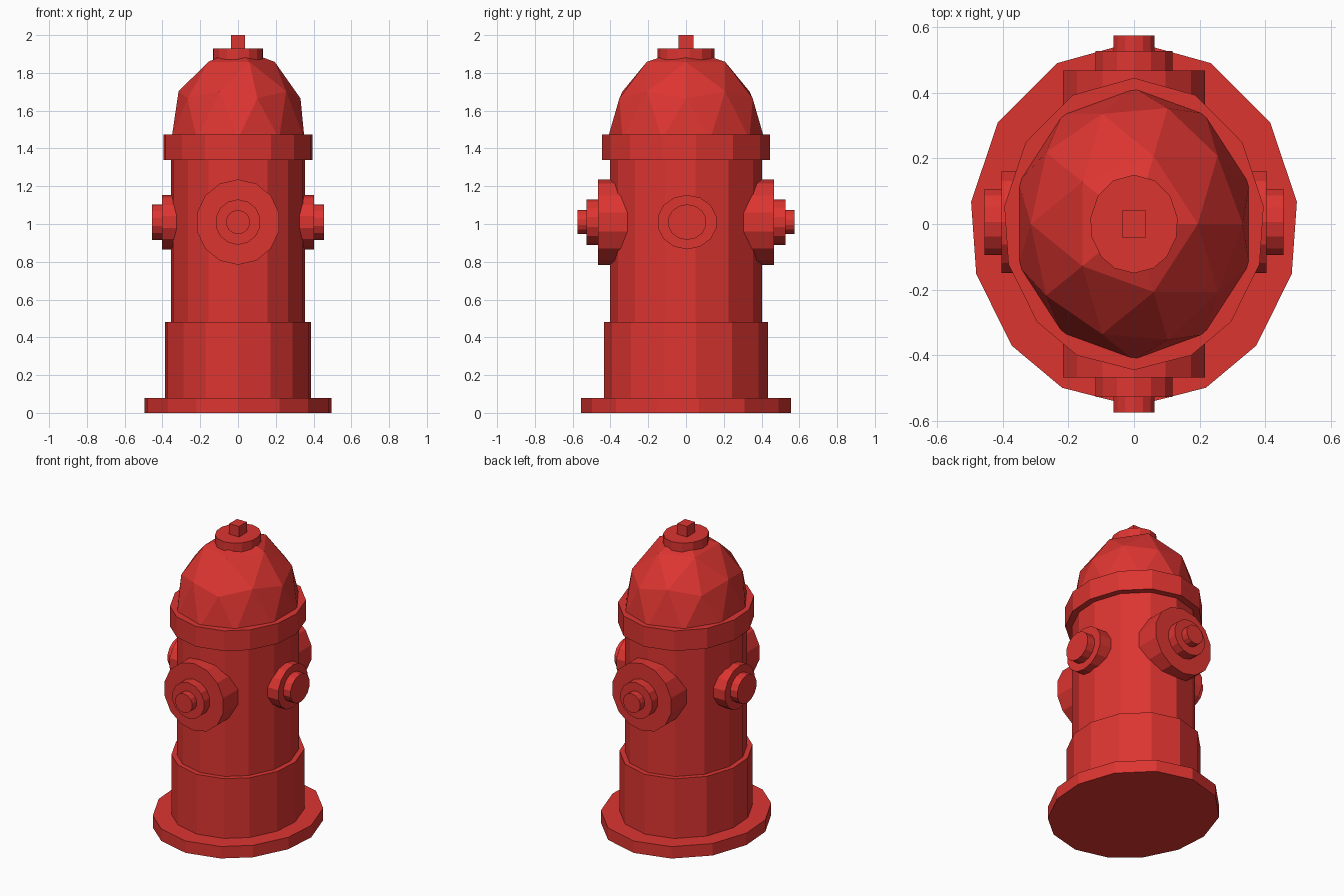
import bpy, bmesh, math
from mathutils import Vector

if "Cube" in bpy.data.objects:
    bpy.data.objects.remove(bpy.data.objects["Cube"])

red = bpy.data.materials.new("red_paint")
red.diffuse_color = (0.72, 0.035, 0.03, 1)
red.use_nodes = True
red.node_tree.nodes["Principled BSDF"].inputs["Base Color"].default_value = red.diffuse_color

# Slightly uneven 14-sided outline, angles measured from +y
HALF = [0, 28, 56, 83, 106, 132, 154, 180]
UNEVEN = [math.radians(a) for a in HALF + [-a for a in HALF[-2:0:-1]]]
EVEN = [math.tau * i / 14 for i in range(14)]
SQUARE = [math.tau * (i + 0.5) / 4 for i in range(4)]


def finish(name, bm):
    bmesh.ops.recalc_face_normals(bm, faces=bm.faces)
    mesh = bpy.data.meshes.new(name)
    bm.to_mesh(mesh)
    bm.free()
    mesh.materials.append(red)
    obj = bpy.data.objects.new(name, mesh)
    bpy.context.collection.objects.link(obj)
    return obj


def prism(name, angles, ru, rv, start, end, place):
    """Extrude an elliptical outline; place(u, v, w) maps it to xyz."""
    bm = bmesh.new()
    verts = [bm.verts.new(place(ru * math.sin(a), rv * math.cos(a), start)) for a in angles]
    face = bm.faces.new(verts)
    res = bmesh.ops.extrude_face_region(bm, geom=[face], use_keep_orig=True)
    top = [g for g in res["geom"] if isinstance(g, bmesh.types.BMVert)]
    shift = Vector(place(0, 0, end)) - Vector(place(0, 0, start))
    bmesh.ops.translate(bm, verts=top, vec=shift)
    return finish(name, bm)


def upright(u, v, w):
    return (u, v, w)


# Stacked barrel parts
for name, rx, ry, z0, z1 in [
    ("base_flange", 0.50, 0.555, 0.0, 0.08),
    ("lower_barrel", 0.39, 0.435, 0.08, 0.48),
    ("main_barrel", 0.357, 0.402, 0.48, 1.34),
    ("collar", 0.398, 0.445, 1.34, 1.475),
    ("top_cap", 0.134, 0.15, 1.86, 1.93),
]:
    prism(name, UNEVEN, rx, ry, z0, z1, upright)

# Square operating nut
prism("top_nut", SQUARE, 0.0365 * math.sqrt(2), 0.041 * math.sqrt(2), 1.92, 2.0, upright)

# Faceted dome: upper half of an icosphere
bm = bmesh.new()
bmesh.ops.create_icosphere(bm, subdivisions=2, radius=1)
bmesh.ops.delete(bm, geom=[v for v in bm.verts if v.co.z < -0.01], context='VERTS')
bmesh.ops.scale(bm, vec=(0.37, 0.415, 0.48), verts=bm.verts)
bmesh.ops.translate(bm, vec=(0, 0, 1.45), verts=bm.verts)
finish("dome", bm)

# Outlets with stepped caps, mirrored front/back and left/right
OUTLET_Z = 1.01
for sign, fb, lr in [(-1, "front", "left"), (1, "back", "right")]:
    def along_y(u, v, w):
        return (u, sign * w, OUTLET_Z + v)

    def along_x(u, v, w):
        return (sign * w, u + 0.006, OUTLET_Z + v)

    for part, rx, rz, y0, y1 in [("outlet", 0.222, 0.226, 0.25, 0.467),
                                 ("outlet_cap", 0.12, 0.12, 0.45, 0.527),
                                 ("outlet_nut", 0.064, 0.064, 0.51, 0.575)]:
        prism(f"{fb}_{part}", EVEN, rx, rz, y0, y1, along_y)
    for part, ry, rz, x0, x1 in [("outlet", 0.159, 0.144, 0.25, 0.403),
                                 ("outlet_cap", 0.103, 0.094, 0.39, 0.456)]:
        prism(f"{lr}_{part}", EVEN, ry, rz, x0, x1, along_x)
